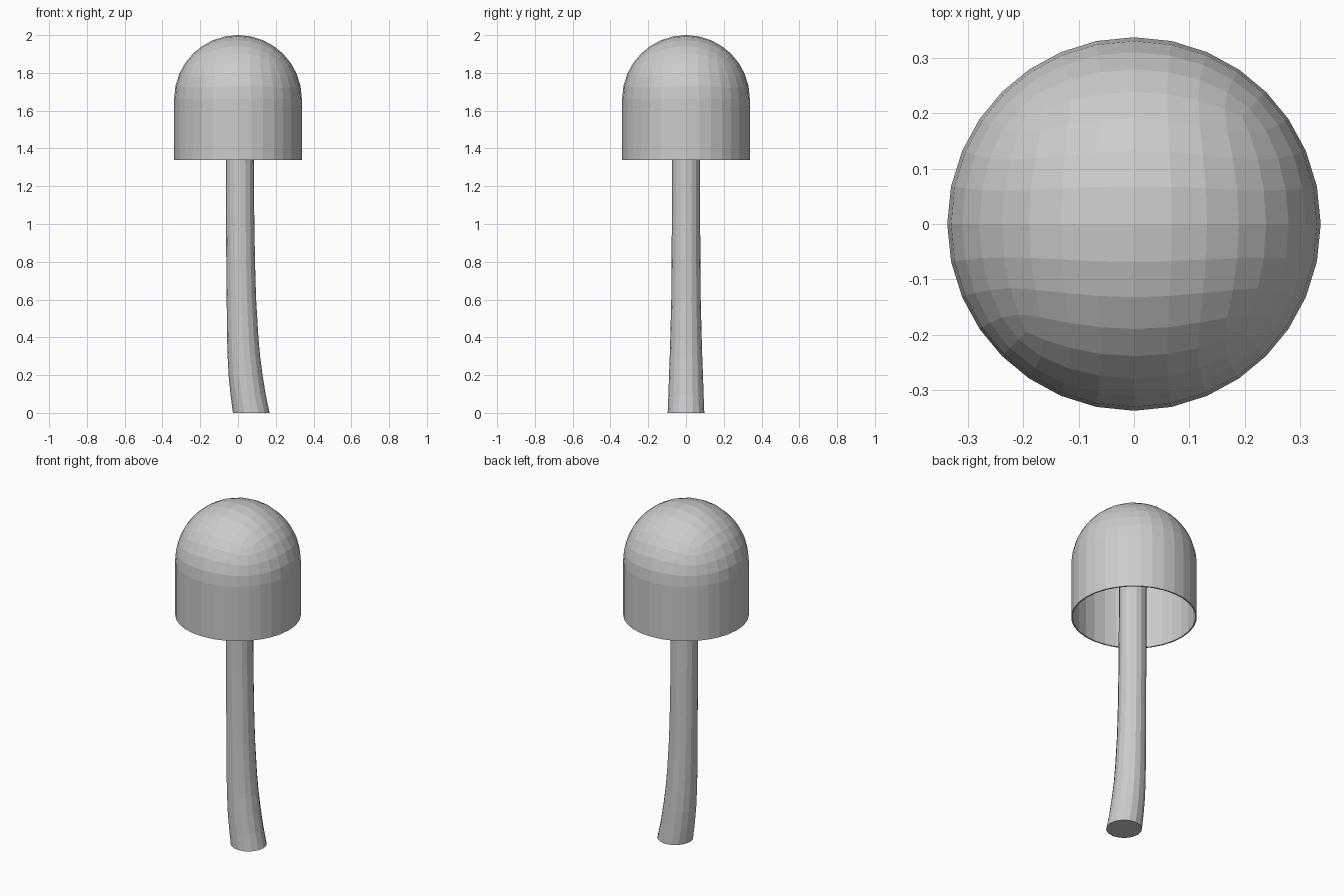
import bpy, bmesh
from math import cos, sin, tau
from mathutils import Vector

if "Cube" in bpy.data.objects:
    bpy.data.objects.remove(bpy.data.objects["Cube"])

GREY = (0.6, 0.6, 0.6, 1.0)
mat = bpy.data.materials.new("light_grey")
mat.use_nodes = True
mat.diffuse_color = GREY
mat.node_tree.nodes["Principled BSDF"].inputs["Base Color"].default_value = GREY


def make_object(name, bm):
    bmesh.ops.recalc_face_normals(bm, faces=bm.faces)
    mesh = bpy.data.meshes.new(name)
    bm.to_mesh(mesh)
    bm.free()
    mesh.materials.append(mat)
    obj = bpy.data.objects.new(name, mesh)
    bpy.context.collection.objects.link(obj)
    return obj


# Cap: a rounded cube made into a dome, its open rim pulled down to a skirt
RADIUS, DOME_Z, RIM_Z, WALL = 0.338, 1.662, 1.34, 0.008
bpy.ops.mesh.primitive_cube_add(size=2)
ball = bpy.context.object
ball.modifiers.new("round", "SUBSURF").levels = 3
bm = bmesh.new()
bm.from_object(ball, bpy.context.evaluated_depsgraph_get())
bpy.data.objects.remove(ball)
for v in bm.verts:
    v.co = v.co.normalized() * RADIUS
lower = [f for f in bm.faces if f.calc_center_median().z < 0]
bmesh.ops.delete(bm, geom=lower, context="FACES")
rim = [e for e in bm.edges if e.is_boundary]
skirt = bmesh.ops.extrude_edge_only(bm, edges=rim)["geom"]
for v in bm.verts:
    v.co.z += DOME_Z
for v in skirt:
    if isinstance(v, bmesh.types.BMVert):
        v.co.z = RIM_Z
cap = make_object("cap", bm)
shell = cap.modifiers.new("wall", "SOLIDIFY")
shell.thickness = WALL
shell.offset = -1

# Stem: stacked rings (centre x, height, radius) that lean and flare at the foot
SIDES = 16
RINGS = [(0.070, 0, 0.097), (0.053, 0.1, 0.093), (0.040, 0.2, 0.090),
         (0.031, 0.3, 0.086), (0.025, 0.4, 0.083), (0.018, 0.6, 0.078),
         (0.014, 0.8, 0.076), (0.011, 1.05, 0.075), (0.010, 1.34, 0.074),
         (0.010, 1.95, 0.074)]
bm = bmesh.new()
loops = [[bm.verts.new(Vector((x + r * cos(tau * i / SIDES), r * sin(tau * i / SIDES), z)))
          for i in range(SIDES)] for x, z, r in RINGS]
for low, high in zip(loops, loops[1:]):
    for i in range(SIDES):
        j = (i + 1) % SIDES
        bm.faces.new((low[i], low[j], high[j], high[i]))
bm.faces.new(loops[0])
bm.faces.new(loops[-1])
make_object("stem", bm)
